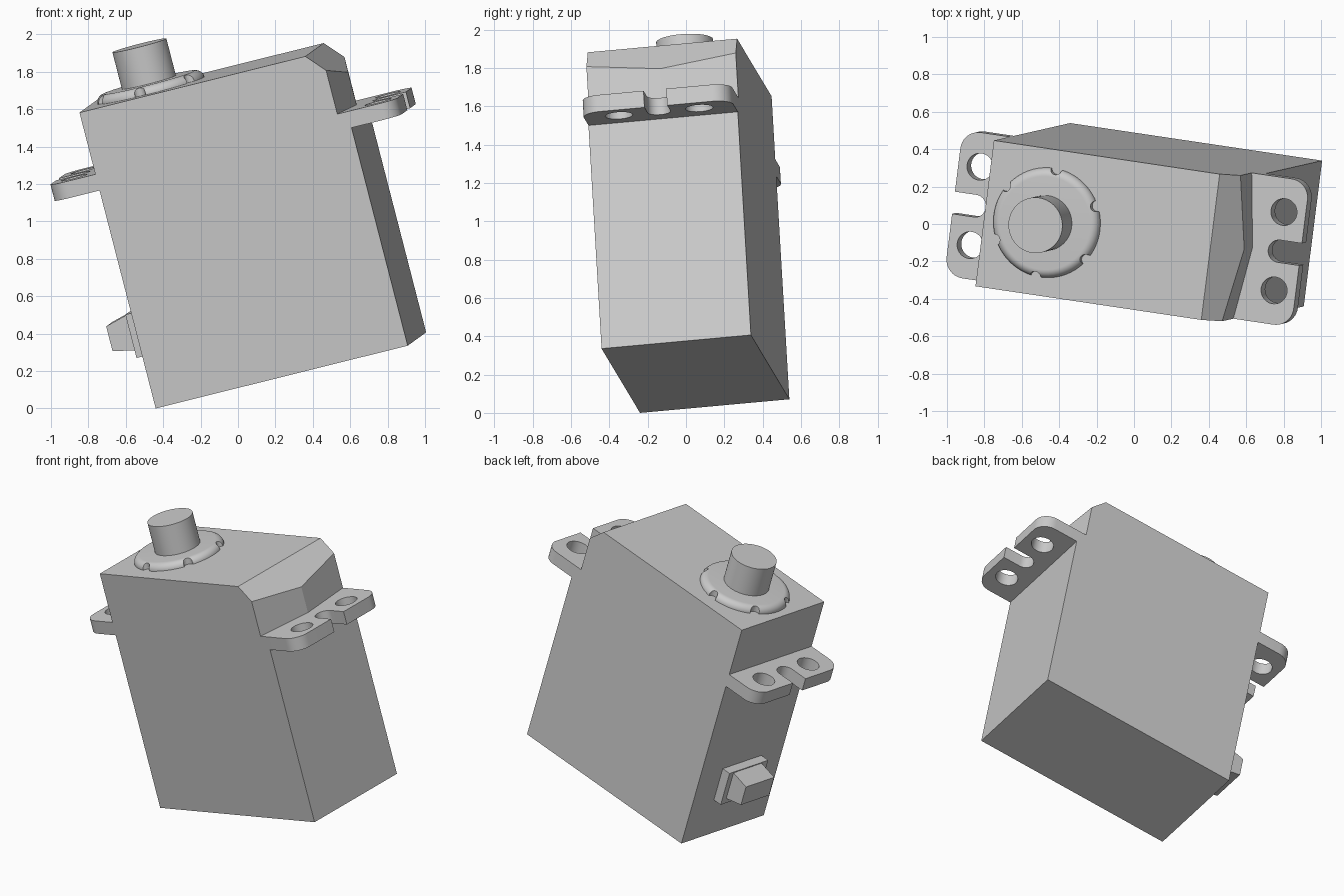
import bpy, bmesh
from math import cos, sin, radians, pi
from mathutils import Matrix, Vector

old = bpy.data.objects.get("Cube")
if old:
    bpy.data.objects.remove(old, do_unlink=True)

# Tilted frame of the whole motor: length, depth, height axes and a bottom corner
length_axis = Vector((0.96, -0.143, 0.239)).normalized()
depth_axis = Vector((0.12, 0.989, 0.089))
up_axis = length_axis.cross(depth_axis).normalized()
depth_axis = up_axis.cross(length_axis)
FRAME = Matrix((length_axis, depth_axis, up_axis)).transposed().to_4x4()
FRAME.translation = (-0.44, -0.24, 0.0)

LENGTH, DEPTH, HEIGHT = 1.403, 0.789, 1.636
MID = DEPTH / 2
LUG_LOW, LUG_HIGH = 1.205, 1.295
SHAFT = Vector((0.347, MID, 0))

grey = bpy.data.materials.new("plain_grey")
grey.use_nodes = True
grey.diffuse_color = (0.6, 0.6, 0.6, 1)
grey.node_tree.nodes["Principled BSDF"].inputs["Base Color"].default_value = (0.6, 0.6, 0.6, 1)


def finish(name, bm, smooth=False):
    """Turn a bmesh into a finished, placed object."""
    bmesh.ops.remove_doubles(bm, verts=bm.verts[:], dist=0.0001)
    bmesh.ops.recalc_face_normals(bm, faces=bm.faces[:])
    mesh = bpy.data.meshes.new(name)
    bm.to_mesh(mesh)
    bm.free()
    mesh.materials.append(grey)
    obj = bpy.data.objects.new(name, mesh)
    bpy.context.collection.objects.link(obj)
    obj.matrix_world = FRAME
    if smooth:
        bpy.ops.object.select_all(action='DESELECT')
        obj.select_set(True)
        bpy.context.view_layer.objects.active = obj
        bpy.ops.object.shade_smooth_by_angle(angle=radians(35))
    return obj


def prism(plan, low, high):
    """Extrude a plan outline between two heights."""
    bm = bmesh.new()
    face = bm.faces.new([bm.verts.new((x, y, low)) for x, y in plan])
    top = bmesh.ops.extrude_face_region(bm, geom=[face])["geom"]
    for v in top:
        if isinstance(v, bmesh.types.BMVert):
            v.co.z = high
    return bm


def box_between(u0, u1, v0, v1, w0, w1):
    return prism([(u0, v0), (u1, v0), (u1, v1), (u0, v1)], w0, w1)


def arc(cx, cy, r, start, end, steps=10):
    angles = [radians(start + (end - start) * i / steps) for i in range(steps + 1)]
    return [(cx + r * cos(a), cy + r * sin(a)) for a in angles]


def lathe(profile, steps=64):
    """Spin a radius and height profile about the shaft centre."""
    bm = bmesh.new()
    verts = [bm.verts.new(SHAFT + Vector((r, 0, h))) for r, h in profile]
    edges = [bm.edges.new(pair) for pair in zip(verts, verts[1:])]
    bmesh.ops.spin(bm, geom=verts + edges, cent=SHAFT, axis=(0, 0, 1),
                   angle=2 * pi, steps=steps, use_merge=True)
    return bm


# Case: plain lower box
finish("lower_case", box_between(0, LENGTH, 0, DEPTH, 0, LUG_LOW))

# Cap: pointed end wall, sloped off at the top
shoulder = LENGTH - 0.056
cap = prism([(0, 0), (shoulder, 0), (LENGTH, MID), (shoulder, DEPTH), (0, DEPTH)],
            LUG_LOW, HEIGHT)
cut = bmesh.ops.bisect_plane(cap, geom=cap.verts[:] + cap.edges[:] + cap.faces[:],
                             plane_co=(1.257, 0, HEIGHT), plane_no=(0.158, 0, 0.143),
                             clear_outer=True)["geom_cut"]
bmesh.ops.edgeloop_fill(cap, edges=[e for e in cut if isinstance(e, bmesh.types.BMEdge)])
finish("upper_case", cap)


# Mounting lugs: rounded plates with two holes and an open slot
def mounting_lug(name, base, side, inner):
    reach, hole, corner, slot = 0.262, 0.142, 0.1, 0.06
    outline = [(-inner, 0)]
    outline += arc(reach - corner, corner, corner, -90, 0)
    outline += [(reach, MID - slot)] + arc(hole, MID, slot, 270, 90, 16) + [(reach, MID + slot)]
    outline += arc(reach - corner, DEPTH - corner, corner, 0, 90)
    outline += [(-inner, DEPTH)]
    loops = [outline] + [arc(hole, MID + s * 0.212, 0.072, 0, 352.5, 47) for s in (-1, 1)]
    curve = bpy.data.curves.new(name + "_outline", 'CURVE')
    curve.dimensions = '2D'
    curve.fill_mode = 'BOTH'
    curve.extrude = (LUG_HIGH - LUG_LOW) / 2
    for loop in loops:
        spline = curve.splines.new('POLY')
        spline.points.add(len(loop) - 1)
        for point, (e, v) in zip(spline.points, loop):
            point.co = (base + side * e, v, 0, 1)
        spline.use_cyclic_u = True
    helper = bpy.data.objects.new(name + "_outline", curve)
    bpy.context.collection.objects.link(helper)
    graph = bpy.context.evaluated_depsgraph_get()
    mesh = bpy.data.meshes.new_from_object(helper.evaluated_get(graph))
    bm = bmesh.new()
    bm.from_mesh(mesh)
    bmesh.ops.translate(bm, verts=bm.verts[:], vec=(0, 0, (LUG_LOW + LUG_HIGH) / 2))
    bpy.data.objects.remove(helper, do_unlink=True)
    bpy.data.meshes.remove(mesh)
    finish(name, bm, True)


mounting_lug("right_mounting_lug", 0, -1, 0)
mounting_lug("left_mounting_lug", LENGTH + 0.005, 1, LENGTH + 0.005 - shoulder)

# Collar: low disc with a rounded rim and six small notches
rim, rise = 0.295, 0.045
profile = [(0, HEIGHT - 0.01), (rim, HEIGHT - 0.01)]
profile += arc(rim - rise, HEIGHT, rise, 0, 90, 8) + [(0, HEIGHT + rise)]
collar = finish("shaft_collar", lathe(profile), True)
notches = bmesh.new()
for i in range(6):
    a = radians(26 + 60 * i)
    spot = SHAFT + Vector((rim * cos(a), rim * sin(a), HEIGHT + 0.05))
    bmesh.ops.create_cone(notches, cap_ends=True, segments=20, radius1=0.03, radius2=0.03,
                          depth=0.2, matrix=Matrix.Translation(spot))
cutter = finish("notch_cutter", notches)
cutter.hide_render = True
mod = collar.modifiers.new("notches", 'BOOLEAN')
mod.operation = 'DIFFERENCE'
mod.object = cutter
bpy.context.view_layer.objects.active = collar
bpy.ops.object.modifier_apply(modifier=mod.name)
bpy.data.objects.remove(cutter, do_unlink=True)

# Output shaft
finish("output_shaft", lathe([(0, HEIGHT), (0.149, HEIGHT), (0.149, 1.885), (0, 1.885)]), True)

# Cable outlet: flat plate and a tapered block on the narrow side
finish("cable_plate", box_between(-0.062, 0.01, 0.205, 0.575, 0.275, 0.515))
block = box_between(-0.187, -0.05, 0.265, 0.535, 0.31, 0.512)
for v in block.verts:
    if v.co.x < -0.1:
        v.co.z = 0.475 if v.co.z > 0.4 else 0.338
finish("cable_block", block)
